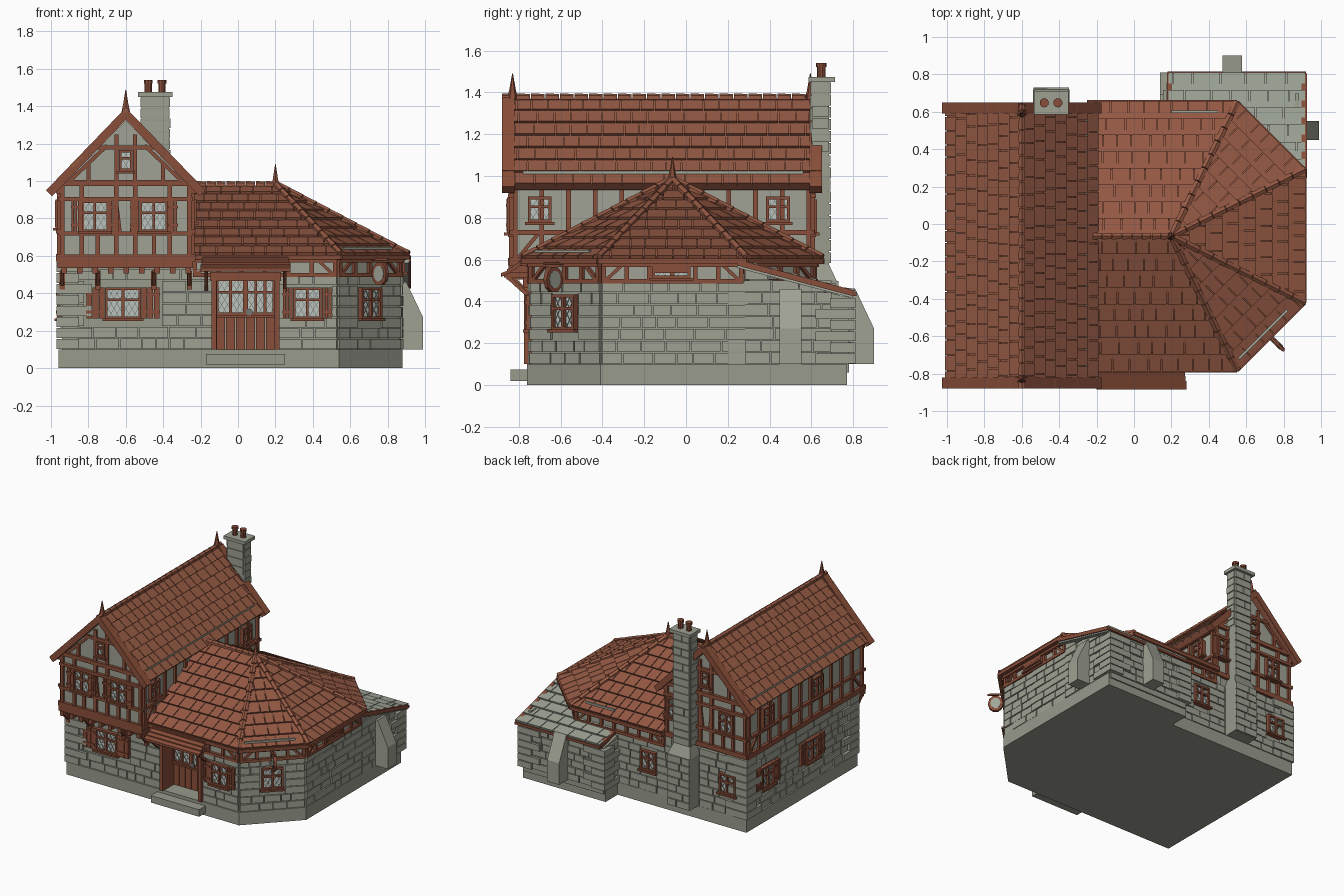
import bpy, bmesh, math, random
from mathutils import Vector, Matrix

if "Cube" in bpy.data.objects:
    bpy.data.objects.remove(bpy.data.objects["Cube"])
random.seed(7)
V = Vector
I = Matrix.Identity(4)
COL = dict(stone=(.315, .325, .265), block_stone=(.345, .355, .29), plaster=(.35, .365, .30),
           slate=(.355, .38, .315), roof_tile=(.30, .100, .057), timber=(.25, .076, .042),
           glass=(.50, .55, .51), lead=(.17, .18, .16))
MATS = {}
for k, c in COL.items():
    MATS[k] = bpy.data.materials.new(k)
    MATS[k].diffuse_color = (*c, 1)
PARTS = {}


def solid(name, mat, lo, hi, M=I):
    bm = PARTS.setdefault((name, mat), bmesh.new())
    a = [bm.verts.new(M @ V(p)) for p in lo]
    b = [bm.verts.new(M @ V(p)) for p in hi]
    bm.faces.new(a[::-1])
    bm.faces.new(b)
    for i in range(len(a)):
        j = (i + 1) % len(a)
        bm.faces.new((a[i], a[j], b[j], b[i]))


def box(name, mat, x0, x1, y0, y1, z0, z1, M=I):
    q = [(x0, y0), (x1, y0), (x1, y1), (x0, y1)]
    solid(name, mat, [(*p, z0) for p in q], [(*p, z1) for p in q], M)


def prism(name, mat, pts, z0, z1):
    solid(name, mat, [(*p, z0) for p in pts], [(*p, z1) for p in pts])


def rod(name, mat, a, b, r, sides=6, r2=None):
    a, b = V(a), V(b)
    q = (b - a).to_track_quat('Z', 'Y')
    ring = [q @ V((math.cos(t), math.sin(t), 0)) for t in
            [2 * math.pi * (i + .5) / sides for i in range(sides)]]
    solid(name, mat, [a + p * r for p in ring], [b + p * (r if r2 is None else r2) for p in ring])


def wall(p0, p1):
    """Wall frame: x along the wall, -y outward, z up."""
    u = (V(p1) - V(p0)).normalized()
    return Matrix(((u.x, -u.y, 0, p0[0]), (u.y, u.x, 0, p0[1]), (0, 0, 1, 0), (0, 0, 0, 1)))


def bar(M, x0, z0, x1, z1, w=.022, d=.018, name="timber_frame", mat="timber"):
    n = V((z0 - z1, x1 - x0)).normalized() * w / 2
    q = [(x0 - n.x, z0 - n.y), (x1 - n.x, z1 - n.y), (x1 + n.x, z1 + n.y), (x0 + n.x, z0 + n.y)]
    solid(name, mat, [(x, -d, z) for x, z in q], [(x, .01, z) for x, z in q], M)


def stones(M, x0, x1, z0, z1, holes=(), top=None, row=.058, deep=.016):
    n = max(1, round((z1 - z0) / row))
    h = (z1 - z0) / n
    for i in range(n):
        a, b, cur = z0 + i * h, z0 + i * h + h, x0
        cuts = sorted((c[0], c[1]) for c in holes if c[2] < b - .012 and c[3] > a + .012)
        for c0, c1 in cuts + [(x1, x1)]:
            x = cur
            while x < c0 - .02:
                w = min(random.uniform(.07, .16), c0 - x)
                if c0 - x - w < .045:
                    w = c0 - x
                if not top or b < top(x + w / 2):
                    box("stone_blocks", "block_stone", x + .003, x + w - .003,
                        -deep * random.uniform(.6, 1), .01, a + .003, b - .003, M)
                x += w
            cur = max(cur, c1)


def quoins(cx, cy, sx, sy, z0, z1, n):
    h = (z1 - z0) / n
    for i in range(n):
        a, b = (.16, .09) if i % 2 else (.09, .16)
        X, Y = sorted((cx + sx * .03, cx - sx * a)), sorted((cy + sy * .03, cy - sy * b))
        box("quoins", "block_stone", *X, *Y, z0 + i * h + .003, z0 + i * h + h - .003)


def window(M, cx, z0, w, h, shut=0, cols=2):
    x0, x1, z1 = cx - w / 2, cx + w / 2, z0 + h
    box("window_glass", "glass", x0, x1, -.01, .01, z0, z1, M)
    for k in range(cols + 1):
        x = x0 + k * w / cols
        bar(M, x, z0, x, z1, .014, .028, "window_frames")
    for z in (z0, z0 + h * .62, z1):
        bar(M, x0 - .007, z, x1 + .007, z, .014, .027, "window_frames")
    bar(M, x0 - .02, z0 - .012, x1 + .02, z0 - .012, .014, .04, "window_sills")
    for sgn in (1, -1):                                  # leaded diamond lattice
        c, s = -h * .6 + .01, .6
        while c < w:
            a, b = max(0, -c / s), min(h, (w - c) / s)
            if b - a > .01:
                bar(M, cx + sgn * (c + s * a - w / 2), z0 + a, cx + sgn * (c + s * b - w / 2),
                    z0 + b, .0025, .0125, "lattice", "lead")
            c += .032
    for sg in (1, -1) if shut else ():                   # plank shutters
        a = cx + sg * (w / 2 + .008)
        for k in range(3):
            p, q = a + sg * shut * k / 3, a + sg * (shut * (k + 1) / 3 - .003)
            box("shutters", "timber", min(p, q), max(p, q), -.026, .01, z0 - .005, z1 + .005, M)
        for z in (z0 + .03, z1 - .03):
            bar(M, a, z, a + sg * shut, z, .014, .032, "shutters")


def clip(poly, f):
    out = []
    for p, q in zip(poly, poly[1:] + poly[:1]):
        if f(p) >= 0:
            out.append(p)
        if (f(p) > 1e-7 and f(q) < -1e-7) or (f(p) < -1e-7 and f(q) > 1e-7):
            out.append(p.lerp(q, f(p) / (f(p) - f(q))))
    return out


def slope(name, mat, A, B, C, D, rows, tw):
    """Tiled roof plane: eave A-B, upper edge D-C (a triangle when C equals D)."""
    A, B, C, D = map(V, (A, B, C, D))
    u = (B - A).normalized()
    v = (D - A) - u * u.dot(D - A)
    n = u.cross(v).normalized()
    q = [A, B, C] + ([D] if (C - D).length > .001 else [])
    solid(name + "_deck", mat, [p - n * .03 for p in q], q)
    l1, r0, r1 = u.dot(D - A), (B - A).length, u.dot(C - A)
    for i in range(rows):
        t0, t1 = i / rows, (i + 1) / rows
        x = min(0, l1) - random.random() * tw
        while x < max(r0, r1):
            e = x + tw * random.uniform(.75, 1.25)
            p = [V((x, t0)), V((e - .005, t0)), V((e - .005, t1)), V((x, t1))]
            p = clip(p, lambda s: s.x - l1 * s.y)
            p = clip(p, lambda s: r0 + (r1 - r0) * s.y - s.x) if len(p) > 2 else p
            if len(p) > 2:
                g = [A + u * s.x + v * s.y for s in p]
                solid(name, mat, [w - n * .005 for w in g],
                      [w + n * (.003 + .013 * (t1 - s.y) * rows) for w, s in zip(g, p)])
            x = e


def ridge(a, b, r, n):
    a, b = V(a), V(b)
    for i in range(n):
        rod("ridge_tiles", "roof_tile", a.lerp(b, i / n), a.lerp(b, (i + .94) / n), r, 6, r * .9)


# plinth, step and ground floor core (with door recess)
prism("plinth", "stone", [(-.96, -.76), (.54, -.76), (.88, -.41), (.88, .77), (.16, .77),
                          (.16, .62), (-.96, .62)], 0, .1)
box("door_step", "stone", -.17, .25, -.84, -.7, .02, .075)
prism("ground_floor_walls", "stone", [(-.94, -.74), (-.12, -.74), (-.12, -.62), (.2, -.62), (.2, -.74),
      (.53, -.74), (.865, -.405), (.865, .275), (.53, .61), (-.94, .61)], .05, .5)
box("ground_floor_walls", "stone", -.94, -.26, -.74, .6, .49, .57)
prism("frieze", "plaster", [(-.3, -.74), (.53, -.74), (.865, -.405), (.865, .275), (.53, .61), (-.3, .61)], .5, .6)

# stone facing and ground floor windows
F, B, L = wall((0, -.74), (1, -.74)), wall((0, .61), (-1, .61)), wall((-.94, 0), (-.94, -1))
R, G = wall((.865, 0), (.865, 1)), wall((.53, -.74), (.865, -.405))
DL = .474
stones(F, -.86, -.14, .1, .53, [(-.82, -.41, .26, .44)])
stones(F, .22, .53, .1, .5, [(.23, .5, .26, .44)])
window(F, -.615, .27, .18, .155, .1)
window(F, .37, .27, .14, .155, .055)
stones(G, 0, DL, .1, .5, [(DL / 2 - .09, DL / 2 + .09, .25, .44)])
window(G, DL / 2, .27, .14, .155)
stones(R, -.405, .3, .1, .5)
stones(B, -.16, .33, .1, .5, [(.04, .18, .25, .43)])
window(B, .11, .27, .12, .14)
stones(B, .55, .86, .1, .56, [(.72, .88, .25, .43)])
window(B, .8, .27, .13, .14)
stones(L, -.53, .66, .1, .56, [(-.5, -.2, .25, .44), (.05, .35, .25, .44)])
window(L, -.35, .27, .14, .155, .07)
window(L, .2, .27, .14, .155, .07)
quoins(-.94, -.74, -1, -1, .1, .57, 8)
quoins(-.94, .6, -1, 1, .1, .57, 8)

# lean-to annex
solid("annex_walls", "stone", *[[(x, .2, .06), (x, .78, .06), (x, .78, .42), (x, .2, .55)] for x in (.17, .87)])
AR, AB, AL = wall((.87, 0), (.87, 1)), wall((0, .78), (-1, .78)), wall((.17, 0), (.17, -1))
stones(AR, .28, .7, .1, .56, top=lambda x: .6 - .24 * (x - .25))
stones(AB, -.8, -.24, .1, .43)
stones(AL, -.72, -.61, .1, .43)
quoins(.87, .78, 1, 1, .1, .42, 6)
quoins(.17, .78, -1, 1, .1, .42, 6)
slope("annex_slates", "slate", (.915, .805, .445), (.185, .805, .445), (.185, .25, .59), (.915, .25, .59), 6, .12)
for x in (.19, .91):
    rod("annex_verge", "timber", (x, .8, .44), (x, .25, .585), .02, 4)
rod("annex_verge", "timber", (.18, .805, .435), (.92, .805, .435), .014, 4)
for M, c in ((AR, .5), (AB, -.525)):                     # sloped buttresses
    pr = [(.02, .1), (-.12, .1), (-.12, .27), (-.03, .46), (.02, .46)]
    solid("buttresses", "block_stone", *[[(c + s, y, z) for y, z in pr] for s in (-.052, .052)], M)

# half-timbered frieze under the wing eaves
for M, x0, x1 in ((F, -.24, .53), (G, 0, DL), (R, -.405, .275), (B, -.53, .25), (wall((.865, .275), (.53, .61)), 0, DL)):
    bar(M, x0, .497, x1, .497, .022, .022)
    bar(M, x0, .582, x1, .582, .035, .026)
    n = round((x1 - x0) / .12)
    for i in range(n + 1):
        x = x0 + .011 + (x1 - x0 - .022) * i / n
        bar(M, x, .5, x, .58)
    for a, s in ((x0, 1), (x1, -1)):
        bar(M, a + s * .02, .5, a + s * .1, .575, .016)
window(R, -.07, .518, .17, .04, 0, 1)

# entrance: recessed door, frame, canopy
P = wall((0, -.62), (1, -.62))
for i in range(6):
    a = -.12 + i * .32 / 6
    box("door_planks", "timber", a + .002, a + .051, -.015, .01, .1, .275, P)
bar(P, -.12, .28, .2, .28, .02, .025, "door_planks")
window(P, -.04, .29, .145, .185)
window(P, .12, .29, .145, .185, 0, 3)
rod("door_ring", "lead", (.06, -.655, .3), (.06, -.645, .3), .018, 10)
box("door_frame", "timber", -.121, -.112, -.74, -.61, .1, .5)
for x in (-.128, .208):
    box("door_frame", "timber", x - .014, x + .014, -.775, -.72, .1, .5)
box("door_frame", "timber", -.15, .23, -.78, -.6, .465, .515)
for i in range(5):
    y, z = -.885 + i * .028, .535 + i * .019
    solid("door_canopy", "timber", *[[(x, y, z - .018), (x, y + .045, z + .002), (x, y + .045, z + .018), (x, y, z)]
                                     for x in (-.2 + i * .004, .28 - i * .004)])
for x in (-.17, .25):
    rod("canopy_brackets", "timber", (x, -.745, .42), (x, -.86, .525), .014, 4)
    box("canopy_brackets", "timber", x - .012, x + .012, -.87, -.73, .515, .54)

# upper storey of the gabled block
pr = [(-.95, .56), (-.25, .56), (-.25, .965), (-.6, 1.325), (-.95, .965)]
solid("upper_storey", "plaster", *[[(x, y, z) for x, z in pr] for y in (-.83, .6)])
UF, UB = wall((0, -.83), (1, -.83)), wall((0, .6), (-1, .6))
for M, s in ((UF, 1), (UB, -1)):
    c = -.6 * s
    for z, w in ((.59, .035), (.72, .022), (.905, .022), (.99, .03)):
        bar(M, c - .36, z, c + .36, z, w, .022)
    for d in (-.34, -.235, -.05, .05, .235, .34):
        bar(M, c + d, .58, c + d, .99, .024)
    for d in (-.15, .15):
        bar(M, c + d, .6, c + d, .72)
    for k in (1, -1):
        bar(M, c + k * .05, 1, c + k * .05, 1.25)
        bar(M, c + k * .2, 1, c + k * .2, 1.1)
        bar(M, c + k * .3, 1, c + k * .1, 1.19, .02, .016)
        bar(M, c + k * .41, .935, c, 1.36, .045, .05, "bargeboards")
        bar(M, c + k * .03, .73, c + k * .05, .9, .016, .014)
    bar(M, c - .15, 1.18, c + .15, 1.18)
    window(M, c, 1.06, .06, .1, 0, 1)
for x in (-.765, -.45):
    window(UF, x, .735, .14, .155, .05)
for x in (.78, .33):
    window(UB, x, .735, .11, .145)
UR, UL = wall((-.25, 0), (-.25, 1)), wall((-.95, 0), (-.95, -1))
for M, x0, x1 in ((UR, -.83, .6), (UL, -.6, .83)):
    for z, w in ((.59, .04), (.73, .022), (.95, .035)):
        bar(M, x0 - .015, z, x1 + .015, z, w, .022)
    n = 11
    for i in range(n + 1):
        x = x0 + .012 + (x1 - x0 - .024) * i / n
        bar(M, x, .58, x, .95)
    for a, s in ((x0, 1), (x1, -1)):
        bar(M, a + s * .02, .6, a + s * .12, .72, .018, .014)
window(UR, -.7, .785, .1, .11)
window(UR, .44, .785, .1, .11)
window(UL, -.36, .755, .12, .14)
window(UL, .25, .755, .12, .14)

# jetty beam, joist ends and curved-look brackets
box("jetty_beam", "timber", -.965, -.24, -.85, -.74, .535, .575)
for i in range(9):
    x = -.93 + i * .083
    box("joist_ends", "timber", x - .015, x + .015, -.86, -.72, .505, .54)
for x in (-.94, -.75, -.45, -.26):
    rod("jetty_brackets", "timber", (x, -.75, .43), (x, -.835, .52), .014, 4)
    box("jetty_brackets", "timber", x - .014, x + .014, -.775, -.73, .42, .52)

# roofs
slope("gable_roof_right", "roof_tile", (-.2, -.88, .955), (-.2, .645, .955), (-.6, .645, 1.37), (-.6, -.88, 1.37), 7, .085)
slope("gable_roof_left", "roof_tile", (-1, .645, .955), (-1, -.88, .955), (-.6, -.88, 1.37), (-.6, .645, 1.37), 7, .085)
ridge((-.6, -.88, 1.375), (-.6, .645, 1.375), .02, 22)
Z, top, back = .605, (.2, -.065, .975), (-.25, -.065, .975)
E = [(-.25, -.78, Z), (.55, -.78, Z), (.91, -.42, Z), (.91, .29, Z), (.55, .65, Z), (-.25, .65, Z)]
for i, (c, d) in enumerate(((top, back), (top, top), (top, top), (top, top), (back, top))):
    slope("wing_roof", "roof_tile", E[i], E[i + 1], c, d, 8, .085)
    rod("eave_boards", "timber", V(E[i]) - V((0, 0, .012)), V(E[i + 1]) - V((0, 0, .012)), .018, 4)
for e in E[1:5]:
    ridge(V(e) + V((0, 0, .004)), V(top) + V((0, 0, .008)), .022, 10)
ridge((-.22, -.065, .98), (.2, -.065, .98), .02, 8)
for x in (-.945, -.255):
    rod("eave_strips", "slate", (x, -.78, 1.018), (x, .56, 1.018), .011, 4)
rod("eave_strips", "slate", (.2, .6, .645), (.45, .6, .645), .01, 4)
rod("eave_strips", "slate", (.56, -.72, .64), (.82, -.46, .64), .01, 4)
for x, y, z in ((-.6, -.83, 1.38), (-.6, .595, 1.38), (.2, -.065, .98)):
    rod("finials", "timber", (x, y, z - .01), (x, y, z + .025), .026, 6, .018)
    rod("finials", "timber", (x, y, z + .02), (x, y, z + .11), .018, 6, .002)

# chimney with sloped shoulder, cap and pots
box("chimney", "stone", -.515, -.37, .6, .685, .1, 1.45)
box("chimney", "stone", -.54, -.345, .58, .72, .1, .5)
sh = [(-.54, .58), (-.345, .58), (-.345, .72), (-.54, .72)]
solid("chimney", "stone", [(*p, .5) for p in sh],
      [(*p, .575) for p in ((-.515, .59), (-.37, .59), (-.37, .685), (-.515, .685))])
CB, CT = wall((0, .72), (-1, .72)), wall((0, .685), (-1, .685))
stones(CB, .345, .54, .1, .5, deep=.012)
stones(CT, .37, .515, .58, 1.45, deep=.01)
stones(wall((-.37, 0), (-.37, 1)), .6, .685, 1.0, 1.45, deep=.008)
stones(wall((-.515, 0), (-.515, -1)), -.685, -.6, .58, 1.45, deep=.008)
stones(wall((0, .6), (1, .6)), -.515, -.37, 1.2, 1.45, deep=.008)
box("chimney_cap", "block_stone", -.535, -.35, .585, .712, 1.45, 1.475)
for x in (-.48, -.407):
    rod("chimney_pots", "timber", (x, .648, 1.47), (x, .648, 1.525), .02, 10)
    rod("chimney_pots", "timber", (x, .648, 1.522), (x, .648, 1.54), .025, 10)

# hanging sign on the angled wall
c = DL / 2
box("sign_bracket", "timber", c - .006, c + .006, -.15, .01, .575, .588, G)
for r, t, nm, mt in ((1, .011, "sign_board", "timber"), (.68, .014, "sign_face", "slate")):
    o = [(-.09 + .055 * r * math.cos(k * math.pi / 5), .505 + .064 * r * math.sin(k * math.pi / 5)) for k in range(10)]
    solid(nm, mt, *[[(c + s, y, z) for y, z in o] for s in (-t, t)], G)

# turn the collected parts into objects
for (name, mat), bm in PARTS.items():
    bmesh.ops.recalc_face_normals(bm, faces=bm.faces)
    me = bpy.data.meshes.new(name)
    bm.to_mesh(me)
    bm.free()
    me.materials.append(MATS[mat])
    bpy.context.collection.objects.link(bpy.data.objects.new(name, me))

for m in bpy.data.materials:
    if m.users and not m.is_grease_pencil:
        m.use_nodes = True
        m.node_tree.nodes["Principled BSDF"].inputs["Base Color"].default_value = m.diffuse_color
